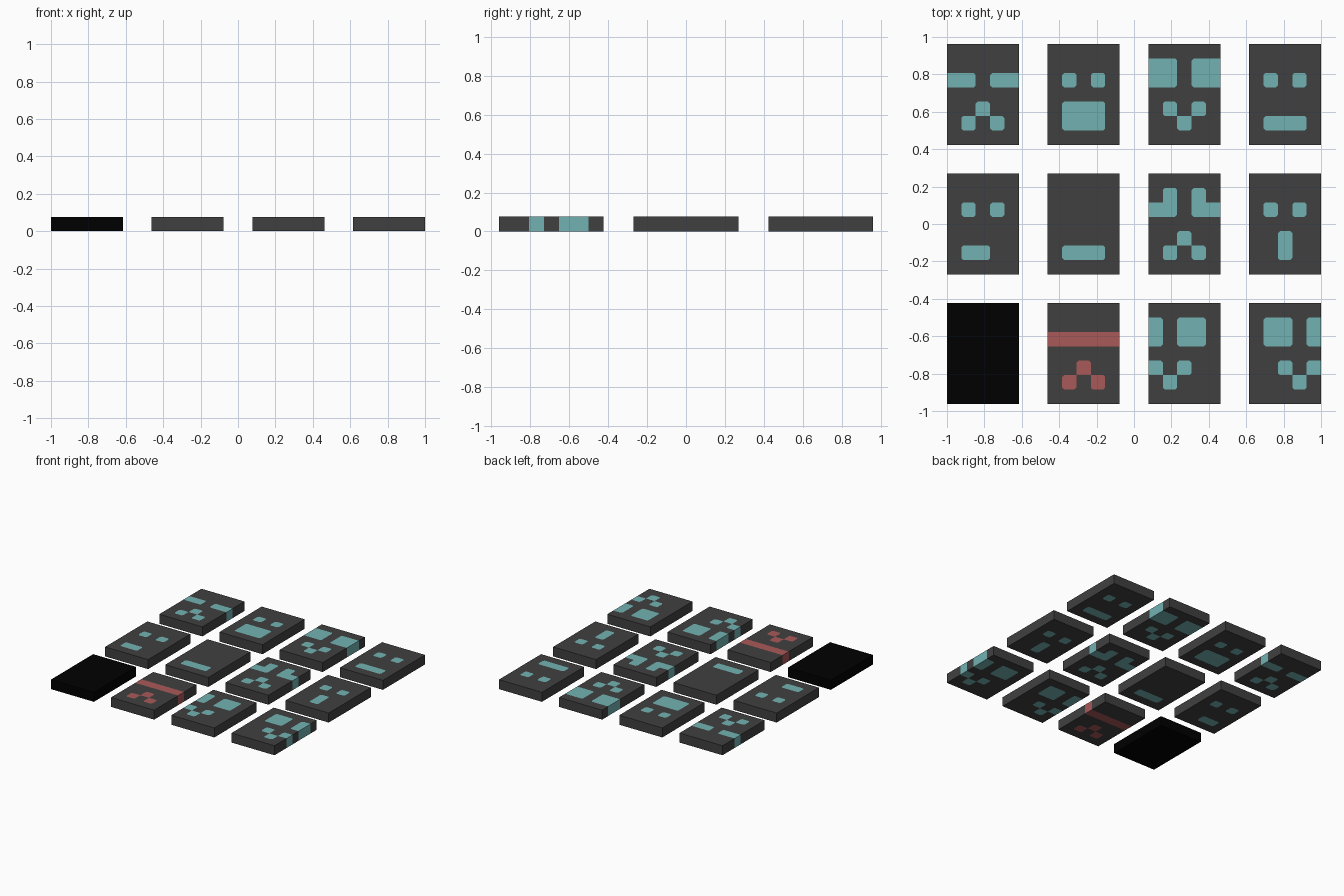
import bpy, bmesh

if "Cube" in bpy.data.objects:
    bpy.data.objects.remove(bpy.data.objects["Cube"])

C = 1 / 13            # one pixel cell; every tile is 5 x 7 cells and one cell thick
CUT = 0.14            # chamfer of the pixel corners, in cells


def material(name, rgb):
    m = bpy.data.materials.new(name)
    m.diffuse_color = (*rgb, 1)
    m.use_nodes = True
    m.node_tree.nodes["Principled BSDF"].inputs["Base Color"].default_value = m.diffuse_color
    return m


GREY = material("dark_grey", (0.051, 0.051, 0.051))
TEAL = material("teal", (0.17, 0.45, 0.45))
RED = material("dull_red", (0.40, 0.10, 0.10))
BLACK = material("black", (0.0, 0.0, 0.0))

# Pixel rows of each face, from the top
SAD, SMILE = "..... ..#.. .#.#. .....", "..... .#.#. ..#.. ....."
FLAT, OPEN = "..... ..... .###. .....", "..... .###. .###. ....."
DOTS, BLANK = "..... ..... .#.#. ", "..... ..... ..... "
TILES = [
    ("angry_face", 0, 0, "..... ..... ##.## " + SAD, GREY, TEAL),
    ("shouting_face", 1, 0, DOTS + OPEN, GREY, TEAL),
    ("happy_face", 2, 0, "..... ##.## ##.## " + SMILE, GREY, TEAL),
    ("neutral_face", 3, 0, DOTS + FLAT, GREY, TEAL),
    ("smirking_face", 0, 1, DOTS + "..... ..... .##.. .....", GREY, TEAL),
    ("sleeping_face", 1, 1, BLANK + FLAT, GREY, TEAL),
    ("worried_face", 2, 1, "..... .#.#. ##.## " + SAD, GREY, TEAL),
    ("surprised_face", 3, 1, DOTS + "..... ..#.. ..#.. .....", GREY, TEAL),
    ("blank_face", 0, 2, BLANK + BLANK + ".....", BLACK, None),
    ("error_face", 1, 2, "..... ..... ##### " + SAD, GREY, RED),
    ("face_looking_left", 2, 2, "..... #.##. #.##. ..... #.#.. .#... .....", GREY, TEAL),
    ("face_looking_right", 3, 2, "..... .##.# .##.# ..... ..#.# ...#. .....", GREY, TEAL),
]


def build_tile(name, col, row, pattern, base, paint):
    rows = pattern.split()
    bm = bmesh.new()
    cache = {}

    def on(i, j):   # pixels past the rim repeat the rim pixel
        return rows[min(max(j, 0), 6)][min(max(i, 0), 4)] == "#"

    def vert(x, y, z):
        key = (round(x, 3), round(y, 3), z)
        if key not in cache:
            cache[key] = bm.verts.new(((x - 2.5) * C, (3.5 - y) * C, z * C))
        return cache[key]

    def face(points, painted):
        f = bm.faces.new([vert(*p) for p in points])
        f.material_index = int(painted)

    # Top and underside: an octagon per cell plus four corner triangles
    def both(points, painted):
        face([(*p, 1) for p in points], painted)
        face([(*p, 0) for p in reversed(points)], painted)

    for j in range(7):
        for i in range(5):
            me = on(i, j)
            ring = []
            for dx, dy in ((-1, -1), (-1, 1), (1, 1), (1, -1)):
                x, y = i + (dx + 1) // 2, j + (dy + 1) // 2
                along_x, along_y = (x - dx * CUT, y), (x, y - dy * CUT)
                pair = [along_x, along_y] if dx == dy else [along_y, along_x]
                ring += pair
                near = on(i + dx, j) or on(i, j + dy) or on(i + dx, j + dy)
                both([pair[0], (x, y), pair[1]], me and near)
            both(ring, me)

    # Side walls carry the rim pixels down, sharing the chamfer points
    def wall(a, b, painted):
        def at(t):
            return (a[0] + (b[0] - a[0]) * t, a[1] + (b[1] - a[1]) * t)
        steps = [at(t) for t in (0, CUT, 1 - CUT, 1)]
        for p, q in zip(steps, steps[1:]):
            face([(*p, 1), (*p, 0), (*q, 0), (*q, 1)], painted)

    for j in range(7):
        wall((0, j), (0, j + 1), on(0, j))
        wall((5, j + 1), (5, j), on(4, j))
    for i in range(5):
        wall((i, 7), (i + 1, 7), on(i, 6))
        wall((i + 1, 0), (i, 0), on(i, 0))

    mesh = bpy.data.meshes.new(name)
    bmesh.ops.recalc_face_normals(bm, faces=bm.faces)
    bm.to_mesh(mesh)
    bm.free()
    mesh.materials.append(base)
    if paint:
        mesh.materials.append(paint)
    ob = bpy.data.objects.new(name, mesh)
    ob.location = ((col * 7 - 10.5) * C, (9 - row * 9) * C, 0)
    bpy.context.collection.objects.link(ob)


for tile in TILES:
    build_tile(*tile)
